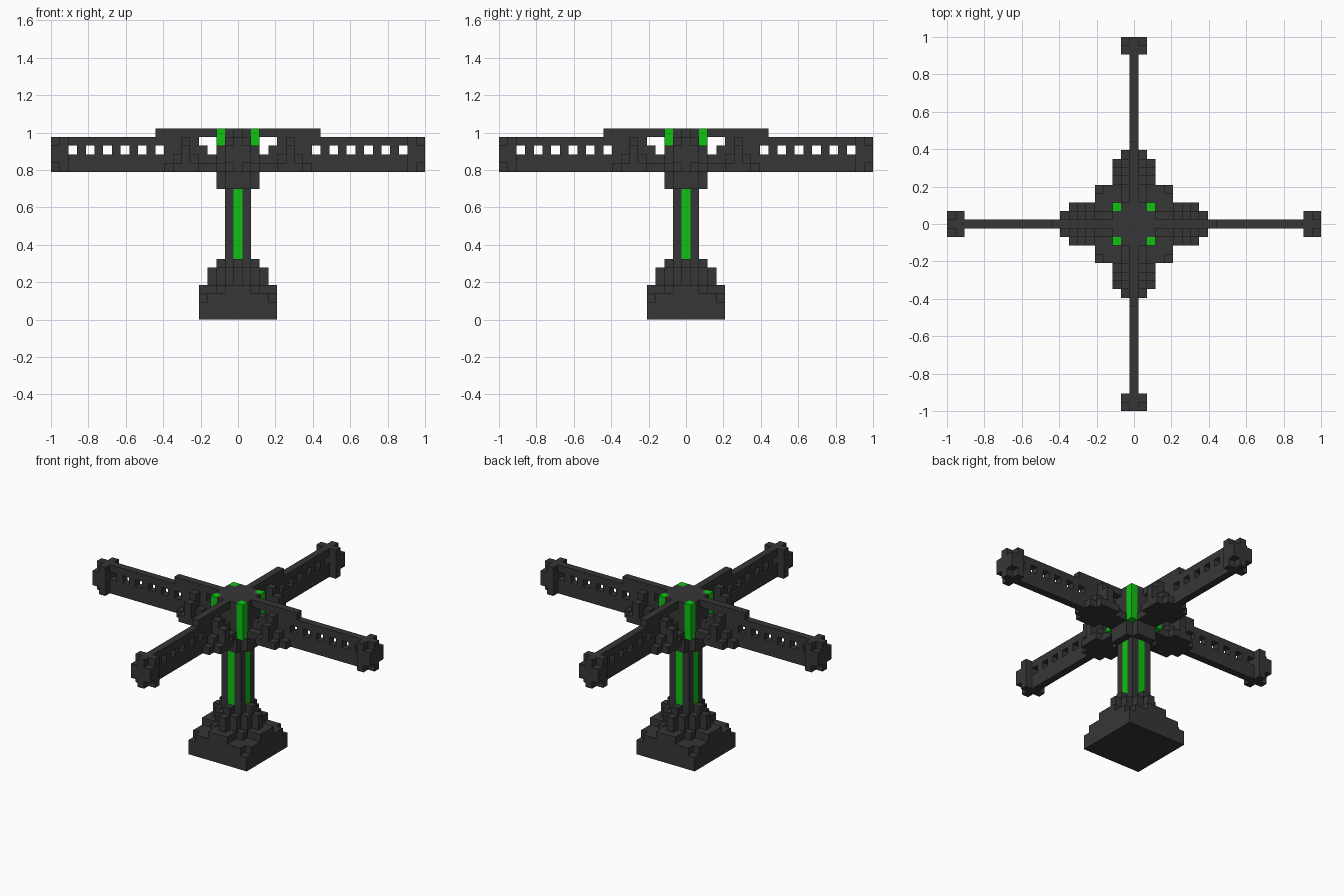
import bpy, bmesh
from mathutils import Vector

if "Cube" in bpy.data.objects:
    bpy.data.objects.remove(bpy.data.objects["Cube"], do_unlink=True)

U = 2 / 43  # edge length of one block


def make_material(name, rgb):
    m = bpy.data.materials.new(name)
    m.use_nodes = True
    m.diffuse_color = (*rgb, 1)
    bsdf = m.node_tree.nodes["Principled BSDF"]
    bsdf.inputs["Base Color"].default_value = (*rgb, 1)
    bsdf.inputs["Roughness"].default_value = 0.8
    return m


DARK = make_material("charcoal", (0.037, 0.037, 0.037))
GREEN = make_material("bright_green", (0.004, 0.55, 0.006))

cells = {}  # block position -> part name
colours = {}


def box(part, x, y, z, colour=DARK):
    """Fill an inclusive range of blocks; later parts replace earlier ones."""
    colours[part] = colour
    for i in range(x[0], x[1] + 1):
        for j in range(y[0], y[1] + 1):
            for k in range(z[0], z[1] + 1):
                cells[i, j, k] = part


def clear(x, y, z):
    for i in range(x[0], x[1] + 1):
        for j in range(y[0], y[1] + 1):
            for k in range(z[0], z[1] + 1):
                cells.pop((i, j, k), None)


def square(part, r, z):
    box(part, (-r, r), (-r, r), z)


def cross(part, length, half, z):
    box(part, (-length, length), (-half, half), z)
    box(part, (-half, half), (-length, length), z)


# Stepped base with notched corners
square("base", 4, (0, 1))
square("base", 3, (2, 2))
cross("base", 4, 3, (2, 2))
square("base", 2, (3, 3))
cross("base", 4, 1, (3, 3))
cross("base_steps", 2, 1, (4, 5))
cross("base_steps", 3, 0, (4, 5))
cross("base_steps", 2, 0, (6, 6))

# Column with a light strip on each side
square("column", 1, (4, 14))
for s in (-1, 1):
    box("column_lights", (s, s), (0, 0), (7, 14), GREEN)
    box("column_lights", (0, 0), (s, s), (7, 14), GREEN)

# One arm along +x, then turned to the other three sides
rest, cells = cells, {}
box("arm", (3, 21), (0, 0), (17, 20))
box("arm", (3, 9), (0, 0), (21, 21))
for i in range(9, 20, 2):
    clear((i, i), (0, 0), (19, 19))
clear((3, 4), (0, 0), (20, 20))
clear((3, 3), (0, 0), (19, 19))

# Side brackets of the arm
for s in (-1, 1):
    box("bracket", (3, 8), (s, s), (17, 17))
    box("bracket", (5, 7), (s, s), (18, 18))
    box("bracket", (6, 6), (s, s), (18, 20))
    box("bracket", (5, 7), (2 * s, 2 * s), (17, 17))
    box("bracket", (6, 6), (2 * s, 2 * s), (18, 19))

# Arm tip with cut corners
box("arm_tip", (20, 20), (-1, 1), (17, 20))
box("arm_tip", (21, 21), (-1, 1), (18, 19))
box("arm_tip", (21, 21), (0, 0), (17, 20))

one_arm, cells = cells, rest
for side in ("left", "back", "right", "front"):
    for p, part in one_arm.items():
        cells[p] = side + "_" + part
        colours[side + "_" + part] = DARK
    one_arm = {(-j, i, k): part for (i, j, k), part in one_arm.items()}

# Hub with a light bar in each corner
cross("hub", 2, 1, (15, 21))
for sx in (-2, 2):
    for sy in (-2, 2):
        box("hub_lights", (sx, sx), (sy, sy), (17, 21), GREEN)

# Turn the blocks into meshes, keeping only the outer faces
for part, colour in colours.items():
    bm = bmesh.new()
    for p in [c for c, owner in cells.items() if owner == part]:
        centre = Vector(p) + Vector((0, 0, 0.5))
        for axis in range(3):
            for s in (-1, 1):
                n = Vector((0, 0, 0))
                n[axis] = s
                if tuple(int(a + b) for a, b in zip(p, n)) in cells:
                    continue
                a = Vector((0, 0, 0))
                a[(axis + 1) % 3] = 0.5
                b = n.cross(a)
                mid = centre + n / 2
                corners = (mid - a - b, mid + a - b, mid + a + b, mid - a + b)
                bm.faces.new([bm.verts.new(c * U) for c in corners])
    bmesh.ops.remove_doubles(bm, verts=bm.verts, dist=U / 100)
    mesh = bpy.data.meshes.new(part)
    bm.to_mesh(mesh)
    bm.free()
    mesh.materials.append(colour)
    bpy.context.collection.objects.link(bpy.data.objects.new(part, mesh))
